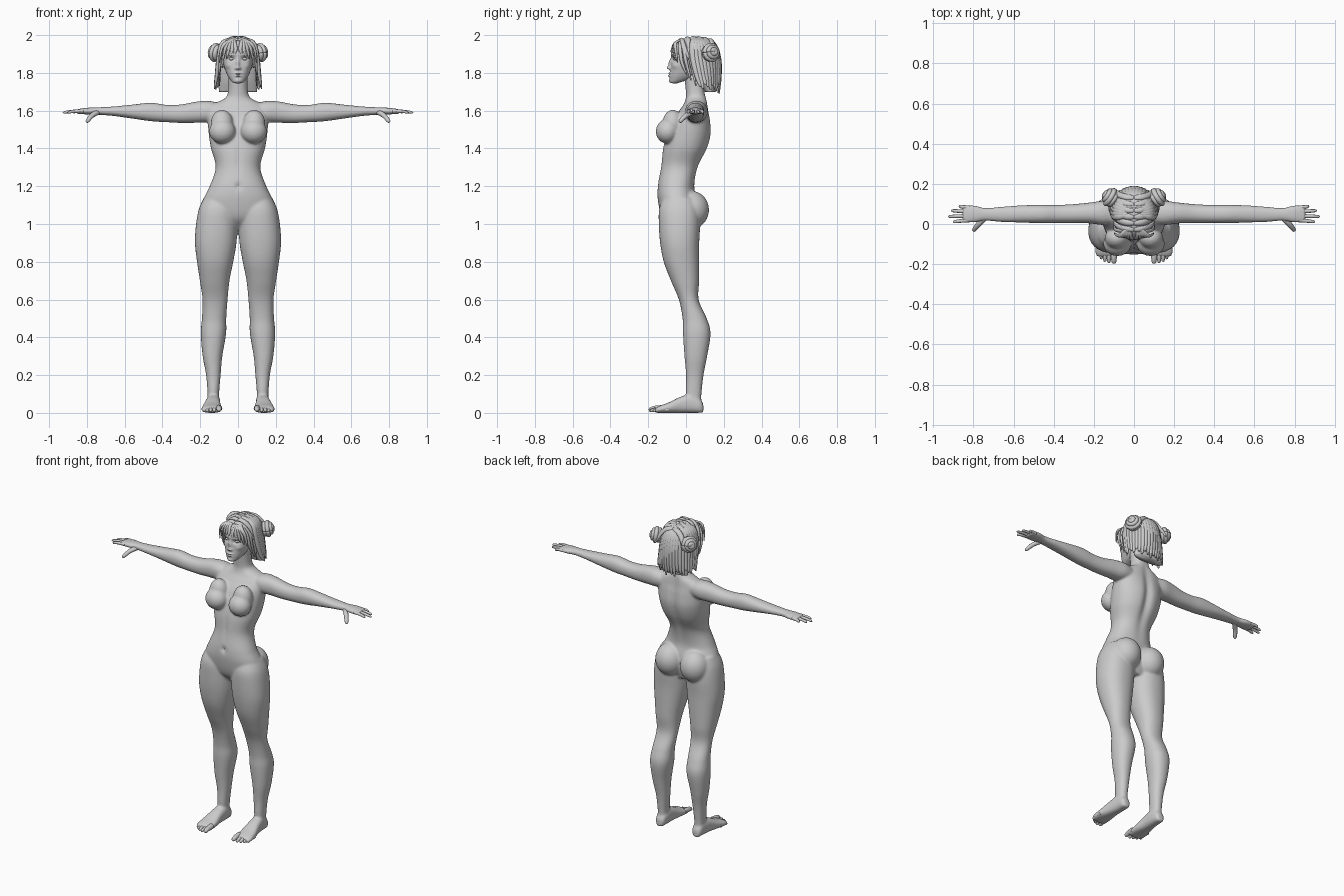
import bpy, bmesh
from math import sin, cos, pi, exp, radians
from mathutils import Vector, Matrix

cube = bpy.data.objects.get("Cube")
if cube:
    bpy.data.objects.remove(cube)

clay = bpy.data.materials.new("plain grey")
clay.use_nodes = True
clay.diffuse_color = (.6, .6, .6, 1)
clay.node_tree.nodes["Principled BSDF"].inputs["Base Color"].default_value = clay.diffuse_color
X, Y, Z = Vector((1, 0, 0)), Vector((0, 1, 0)), Vector((0, 0, 1))
SIDES = (1, -1)


def finish(name, bm, voxel=0, smooth=0):
    """Turn a bmesh into a smooth shaded object, optionally fusing its shells."""
    bmesh.ops.recalc_face_normals(bm, faces=bm.faces)
    for face in bm.faces:
        face.smooth = True
    mesh = bpy.data.meshes.new(name)
    bm.to_mesh(mesh)
    bm.free()
    mesh.materials.append(clay)
    obj = bpy.data.objects.new(name, mesh)
    bpy.context.collection.objects.link(obj)
    if voxel:
        fuse = obj.modifiers.new("fuse", 'REMESH')
        fuse.mode = 'VOXEL'
        fuse.voxel_size = voxel
        fuse.use_smooth_shade = True
        relax = obj.modifiers.new("relax", 'SMOOTH')
        relax.factor = .5
        relax.iterations = smooth
    return obj


def spline(rows, sub):
    """Catmull-Rom interpolation of equal length tuples."""
    out = []
    for i in range(len(rows) - 1):
        a, b, c, d = (rows[min(max(j, 0), len(rows) - 1)] for j in range(i - 1, i + 3))
        for k in range(sub):
            t = k / sub
            out.append([q + t / 2 * (r - p + t * (2 * p - 5 * q + 4 * r - s + t * (3 * (q - r) + s - p)))
                        for p, q, r, s in zip(a, b, c, d)])
    return out + [list(rows[-1])]


def skin(bm, rings):
    """Bridge rings of points into a closed tube; returns its vertices."""
    loops = [[bm.verts.new(p) for p in ring] for ring in rings]
    n = len(loops[0])
    for low, high in zip(loops, loops[1:]):
        for i in range(n):
            j = (i + 1) % n
            bm.faces.new((low[i], low[j], high[j], high[i]))
    bm.faces.new(loops[0])
    bm.faces.new(loops[-1])
    return [v for loop in loops for v in loop]


def loft(bm, rows, u, v, n=40, sub=6, power=.9):
    """Rows hold a centre (x, y, z) and two half sizes along u and v."""
    def rounded(value):
        return abs(value) ** power * (1 if value > 0 else -1)
    angles = [2 * pi * i / n for i in range(n)]
    return skin(bm, [[Vector(r[:3]) + u * r[3] * rounded(cos(a)) + v * r[4] * rounded(sin(a)) for a in angles]
                     for r in spline(rows, sub)])


def upright(rows):
    """Convert (z, left, right, front, back) limits to loft rows."""
    return [((l + r) / 2, (f + b) / 2, z, (r - l) / 2, (b - f) / 2) for z, l, r, f, b in rows]


def tube(bm, pts, width, thick, taper, away, n=10, sub=6):
    """Tapered tube along a path; away(p) gives the thickness direction."""
    path = [Vector(p) for p in spline(pts, sub)]
    rings = []
    for i, p in enumerate(path):
        tangent = path[min(i + 1, len(path) - 1)] - path[max(i - 1, 0)]
        u = tangent.cross(away(p)).normalized()
        v = u.cross(tangent).normalized()
        k = taper(i / (len(path) - 1))
        rings.append([p + (u * width * cos(2 * pi * j / n) + v * thick * sin(2 * pi * j / n)) * k for j in range(n)])
    skin(bm, rings)


def ball(bm, centre, size):
    place = Matrix.Translation(centre) @ Matrix.Diagonal((*size, 1))
    bmesh.ops.create_uvsphere(bm, u_segments=32, v_segments=20, radius=1, matrix=place)


def dent(verts, centre, size, push):
    """Soft sculpting brush with separate reach along each axis."""
    for v in verts:
        d = sum(((a - b) / s) ** 2 for a, b, s in zip(v.co, centre, size))
        v.co += Vector(push) * exp(-d)


def fingertip(t):
    return (1 - .3 * t) * max(1 - t ** 10, .02) ** .5


def lock_taper(t):
    return (.5 + .5 * min(t * 5, 1)) * (1 - .75 * t ** 4)


# Body: torso, hips, bust, arms, legs and feet fused into one skin
bm = bmesh.new()
torso = [(1.79, .05, -.01, .09), (1.7, .053, 0, .1), (1.665, .07, 0, .11), (1.635, .13, -.01, .115),
         (1.6, .16, -.035, .12), (1.55, .16, -.07, .13), (1.48, .155, -.1, .135), (1.4, .143, -.122, .115),
         (1.3, .118, -.133, .065), (1.2, .15, -.15, .045), (1.12, .185, -.148, .06), (1.03, .18, -.125, .06),
         (.97, .09, -.07, .04)]
verts = loft(bm, upright([(z, -w, w, f, b) for z, w, f, b in torso]), X, Y, n=72, sub=8)
dent(verts, (0, .11, 1.45), (.025, .1, .18), (0, -.02, 0))
dent(verts, (0, -.15, 1.2), (.012, .05, .016), (0, .015, 0))
dent(verts, (0, -.12, 1.34), (.012, .1, .08), (0, .006, 0))

leg = [(1.14, .02, .18, -.12, .05), (1.08, .008, .207, -.142, .07), (1, .003, .222, -.144, .075),
       (.9, .008, .228, -.137, .07), (.8, .025, .217, -.118, .07), (.7, .045, .202, -.08, .07),
       (.6, .055, .188, -.038, .067), (.5, .062, .191, -.018, .11), (.42, .063, .197, -.016, .13),
       (.3, .083, .187, -.008, .112), (.2, .092, .169, 0, .093), (.1, .1, .161, 0, .082), (.04, .1, .16, .01, .08)]
foot = [(.092, .13, .018, .045), (.075, .13, .031, .075), (.03, .13, .036, .1), (-.03, .134, .041, .085),
        (-.09, .138, .051, .056), (-.14, .14, .054, .038), (-.162, .138, .046, .026)]
arm = [(.08, .055, 1.595, .05, .04), (.15, .055, 1.595, .06, .056), (.22, .055, 1.592, .052, .056),
       (.3, .052, 1.584, .047, .049), (.38, .05, 1.585, .045, .046), (.46, .05, 1.593, .046, .049),
       (.56, .05, 1.595, .043, .037), (.66, .048, 1.597, .038, .025), (.74, .048, 1.598, .032, .02),
       (.79, .05, 1.598, .042, .018), (.84, .05, 1.596, .044, .014), (.856, .05, 1.595, .04, .01)]
for s in SIDES:
    loft(bm, [(s * x, y, z, a, b) for x, y, z, a, b in upright(leg)], X, Y)
    loft(bm, [(s * x, y, h / 2, w, h / 2) for y, x, w, h in foot], X, Z, power=.8)
    loft(bm, [(s * x, y, z, a, b) for x, y, z, a, b in arm], Y, Z)
    ball(bm, (s * .088, .03, 1.075), (.09, .092, .1))
    ball(bm, (s * .083, -.098, 1.49), (.07, .062, .065))
    ball(bm, (s * .085, -.07, 1.53), (.06, .055, .075))
finish("body", bm, voxel=.006, smooth=12)

# Fingers, thumbs and toes
for s, side in zip(SIDES, ("left", "right")):
    bm = bmesh.new()
    for y, tip_y, tip in ((.082, .089, .872), (.062, .067, .912), (.04, .037, .928), (.019, .01, .902)):
        tube(bm, [(s * .82, y, 1.597), (s * (tip + .84) / 2, (y + tip_y) / 2, 1.596), (s * tip, tip_y, 1.589)],
             .0105, .01, fingertip, lambda p: Z)
    tube(bm, [(s * .74, .035, 1.594), (s * .775, -.002, 1.572), (s * .802, -.036, 1.538)],
         .016, .015, fingertip, lambda p: Z)
    finish(side + "_fingers", bm)
    bm = bmesh.new()
    for x, tip, r in ((.1, -.197, .017), (.125, -.195, .012), (.145, -.188, .012), (.163, -.176, .011), (.18, -.16, .01)):
        tube(bm, [(s * x, tip + .07, r + .008), (s * x, tip + .03, r + .006), (s * x, tip, r * .8)],
             r, r, fingertip, lambda p: Z, n=14)
    finish(side + "_toes", bm)

# Head with a sculpted face
bm = bmesh.new()
head = [(1.745, .012, -.07, -.045), (1.75, .028, -.082, -.03), (1.77, .046, -.086, .03), (1.8, .062, -.084, .07),
        (1.84, .075, -.08, .11), (1.88, .081, -.079, .14), (1.93, .08, -.072, .145), (1.97, .058, -.04, .12),
        (1.985, .02, .01, .07)]
verts = loft(bm, upright([(z, -w, w, f, b) for z, w, f, b in head]), X, Y, n=128, sub=14)
face = [v for v in verts if v.co.y < .02]
for s in SIDES:
    dent(face, (s * .034, -.07, 1.874), (.02, .06, .012), (0, .013, 0))
    dent(face, (s * .034, -.07, 1.898), (.024, .06, .008), (0, -.005, 0))
    dent(face, (s * .052, -.06, 1.838), (.018, .05, .016), (s * .003, -.005, 0))
    dent(face, (s * .011, -.08, 1.824), (.006, .05, .007), (0, -.009, 0))
dent(face, (0, -.08, 1.848), (.008, .06, .026), (0, -.013, 0))
dent(face, (0, -.08, 1.827), (.009, .06, .009), (0, -.014, 0))
dent(face, (0, -.08, 1.797), (.018, .06, .005), (0, -.01, 0))
dent(face, (0, -.08, 1.784), (.015, .06, .005), (0, -.01, 0))
dent(face, (0, -.08, 1.757), (.016, .05, .01), (0, -.006, 0))
for s in SIDES:
    ball(bm, (s * .034, -.055, 1.874), (.014, .014, .0085))
    ball(bm, (s * .083, .045, 1.855), (.009, .018, .03))
finish("head", bm)

# Hair cap and the inner mass of the bob
bm = bmesh.new()
ball(bm, (0, .052, 1.89), (.095, .122, .102))
bob = [(1.7, .1, .1, .155), (1.76, .105, .075, .168), (1.83, .1, .06, .165), (1.9, .08, .06, .15)]
loft(bm, upright([(z, -w, w, f, b) for z, w, f, b in bob]), X, Y)
for v in bm.verts:
    if v.co.y < -.035:
        v.co.y += .012
face_hair = [v for v in bm.verts if v.co.y < .02 and v.co.z < 1.92]
for v in face_hair:
    v.co.y = .02
finish("hair_cap", bm)


def outward(p):
    return p - Vector((0, .05, 1.86))


# Bob locks hanging around the back and sides
bm = bmesh.new()
count = 23
for i in range(count):
    a = radians(-98 + 196 * i / (count - 1))
    x, y = sin(a), cos(a)
    drop = 1.685 + .03 * abs(x) + .012 * (i % 3)
    tube(bm, [(.03 * x, .05 + .03 * y, 1.985), (.085 * x, .05 + .095 * y, 1.955), (.103 * x, .055 + .12 * y, 1.88),
              (.115 * x, .075 + .105 * y, 1.78), (.125 * x, .09 + .085 * y, drop)],
         .018, .012, lock_taper, outward)
finish("bob_locks", bm)

# Combed rows across the crown, fringe and face framing locks
bm = bmesh.new()
for i in range(6):
    y = -.03 + .032 * i
    high = 1.988 - 1.8 * (y - .045) ** 2
    for s in SIDES:
        tube(bm, [(0, y, high), (s * .045, y + .006, high - .012), (s * .08, y + .02, high - .05),
                  (s * .1, y + .045, high - .1)], .017, .012, lock_taper, outward)
finish("crown_rows", bm)
bm = bmesh.new()
for s in SIDES:
    for i in range(5):
        x = .012 + .019 * i
        tube(bm, [(s * .02, -.01, 1.98), (s * (x * .6 + .012), -.055, 1.96), (s * x, -.077 + x * .25, 1.925),
                  (s * (x + .01), -.08 + x * .4, 1.9 - x * .5)], .011, .007, lock_taper, outward)
    for y, low in ((-.03, 1.79), (-.008, 1.76), (.018, 1.73)):
        tube(bm, [(s * .06, y - .005, 1.965), (s * .088, y, 1.91), (s * .096, y + .01, 1.85),
                  (s * .098, y + .035, low)], .011, .008, lock_taper, outward)
finish("fringe", bm)

# Coiled buns
for s, side in zip(SIDES, ("left", "right")):
    bm = bmesh.new()
    axis = Vector((s * .8, .5, .15)).normalized()
    u = axis.cross(Z).normalized()
    v = axis.cross(u)
    centre = Vector((s * .105, .125, 1.905))
    ball(bm, centre + axis * .015, (.036, .036, .04))
    for k, (radius, lift) in enumerate(((.033, 0), (.038, .018), (.026, .034), (.011, .043))):
        ring = [centre + axis * lift + (u * cos(a) + v * sin(a)) * radius
                for a in (2 * pi * j / 16 for j in range(17))]
        tube(bm, ring, .013, .013, lambda t: 1, lambda p: axis, sub=2)
    finish(side + "_bun", bm)
